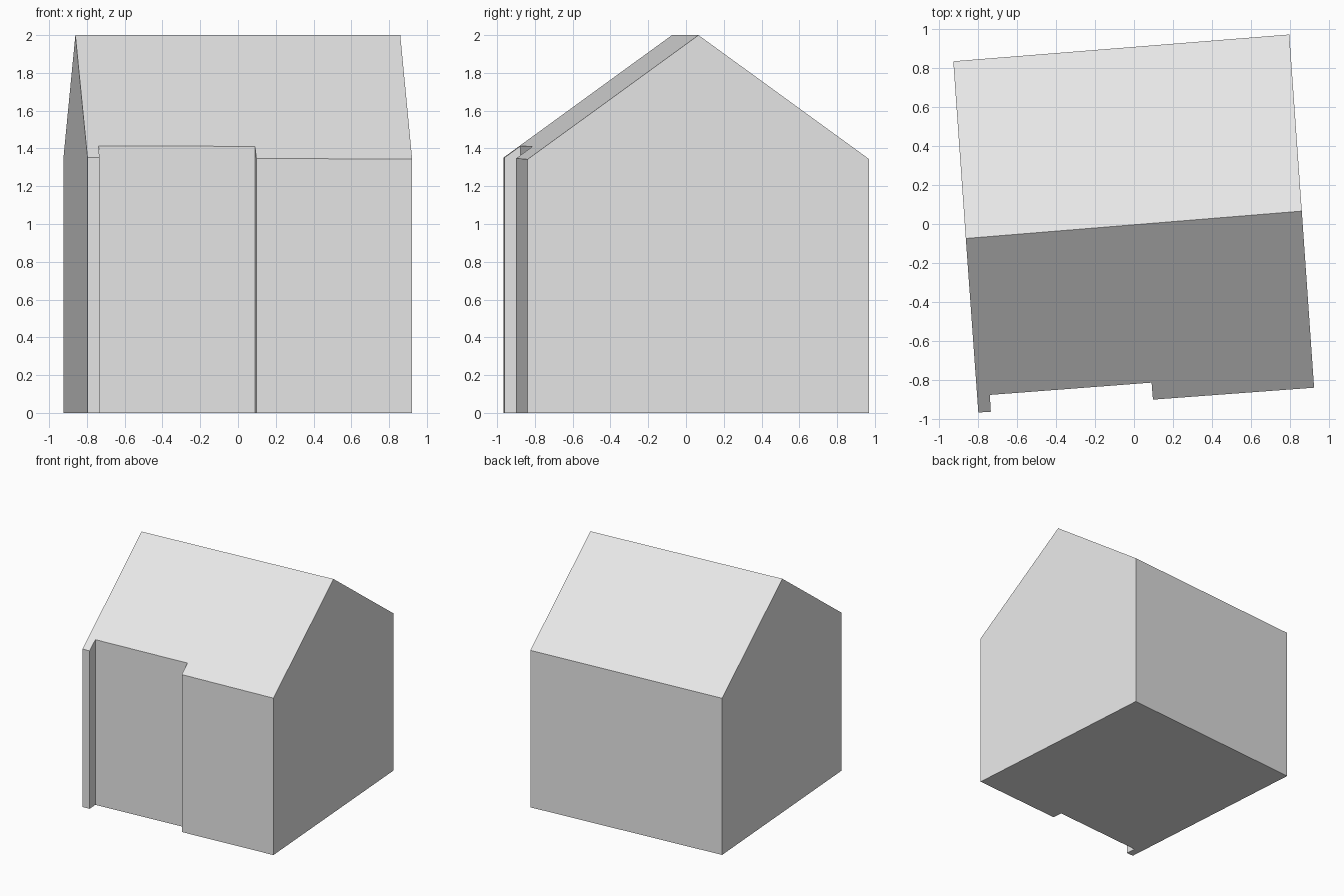
import bpy, bmesh
from mathutils import Vector

if "Cube" in bpy.data.objects:
    bpy.data.objects.remove(bpy.data.objects["Cube"])

RIDGE_Z = 2.0
PITCH = 0.725                                  # roof drop per unit away from the ridge
RIDGE_L = Vector((-0.861, -0.074))
RIDGE_R = Vector((0.859, 0.066))

# Plan of the house, slightly turned, with a full-height recess in the front
front = [(-0.797, -0.965), (-0.733, -0.961), (-0.738, -0.875),
         (0.09, -0.812), (0.097, -0.899), (0.922, -0.838)]
back = [(0.795, 0.97), (-0.925, 0.833)]


def roof_z(p):
    """Height of the roof above a plan point."""
    along = (RIDGE_R - RIDGE_L).normalized()
    d = Vector(p) - RIDGE_L
    return RIDGE_Z - PITCH * abs(along.x * d.y - along.y * d.x)


bm = bmesh.new()
plan = front + back
low = [bm.verts.new((x, y, 0)) for x, y in plan]
top = [bm.verts.new((x, y, roof_z((x, y)))) for x, y in plan]
ridge_l = bm.verts.new((*RIDGE_L, RIDGE_Z))
ridge_r = bm.verts.new((*RIDGE_R, RIDGE_Z))
n, f = len(plan), len(front)

# Floor and walls; the two end walls rise to the ridge as gables
bm.faces.new(low[::-1])
gable_tips = {f - 1: [ridge_r], n - 1: [ridge_l]}
for i in range(n):
    j = (i + 1) % n
    bm.faces.new([low[i], low[j], top[j]] + gable_tips.get(i, []) + [top[i]])

# Front and back roof slopes
bm.faces.new(top[:f] + [ridge_r, ridge_l])
bm.faces.new(top[f:] + [ridge_l, ridge_r])
bmesh.ops.recalc_face_normals(bm, faces=bm.faces)

mesh = bpy.data.meshes.new("house_body")
bm.to_mesh(mesh)
bm.free()
house = bpy.data.objects.new("house_body", mesh)
bpy.context.collection.objects.link(house)

grey = bpy.data.materials.new("light_grey")
grey.diffuse_color = (0.8, 0.8, 0.8, 1)
grey.use_nodes = True
grey.node_tree.nodes["Principled BSDF"].inputs["Base Color"].default_value = grey.diffuse_color
mesh.materials.append(grey)
